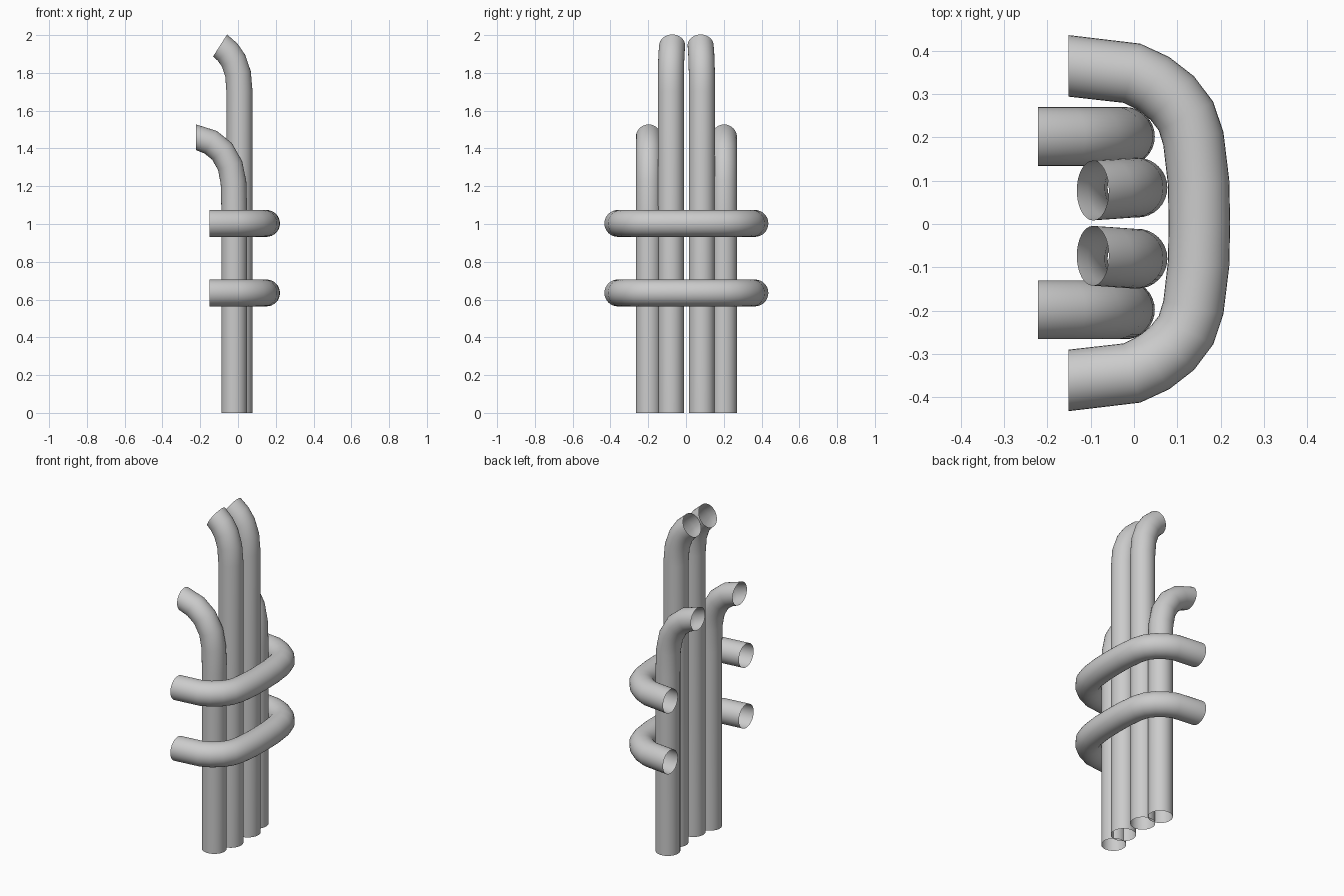
import bpy
import bmesh
from math import cos, sin, tau, radians
from mathutils import Vector

cube = bpy.data.objects.get("Cube")
if cube:
    bpy.data.objects.remove(cube, do_unlink=True)

# One plain grey for every pipe
grey = bpy.data.materials.new("pipe_grey")
grey.use_nodes = True
colour = (0.6, 0.6, 0.6, 1)
grey.diffuse_color = colour
grey.node_tree.nodes["Principled BSDF"].inputs["Base Color"].default_value = colour

SIDES = 32
SHIFT = 0.002


def tube(name, path, radius, side, start_dir, end_dir):
    """Sweep an open round tube along a path; the end cuts face the given directions."""
    pts = [Vector(p) for p in path]
    bm = bmesh.new()
    previous = None
    for i, p in enumerate(pts):
        if i == 0:
            t = Vector(start_dir).normalized()
        elif i == len(pts) - 1:
            t = Vector(end_dir).normalized()
        else:
            t = ((p - pts[i - 1]).normalized() + (pts[i + 1] - p).normalized()).normalized()
        n = Vector(side)
        n = (n - t * n.dot(t)).normalized()
        b = t.cross(n)
        ring = [bm.verts.new(p + radius * (cos(tau * k / SIDES) * n + sin(tau * k / SIDES) * b))
                for k in range(SIDES)]
        if previous:
            for k in range(SIDES):
                j = (k + 1) % SIDES
                bm.faces.new((previous[k], previous[j], ring[j], ring[k]))
        previous = ring
    mesh = bpy.data.meshes.new(name)
    bm.to_mesh(mesh)
    bm.free()
    mesh.materials.append(grey)
    obj = bpy.data.objects.new(name, mesh)
    bpy.context.collection.objects.link(obj)
    bpy.ops.object.select_all(action='DESELECT')
    obj.select_set(True)
    bpy.context.view_layer.objects.active = obj
    bpy.ops.object.shade_smooth_by_angle(angle=radians(40))
    return obj


# Upright pipes: (x, z) centre lines, bending over towards -x at the top
short_line = [(-0.02, 0), (-0.02, 1.08), (-0.024, 1.22), (-0.042, 1.31),
              (-0.085, 1.385), (-0.145, 1.433), (-0.222, 1.459)]
tall_line = [(0.008, 0), (0.008, 1.7), (0, 1.795), (-0.024, 1.865),
             (-0.055, 1.91), (-0.095, 1.945)]

for label, s in (("left", 1), ("right", -1)):
    tube("short_pipe_" + label, [(x, s * 0.2 + SHIFT, z) for x, z in short_line],
         0.068, (0, 1, 0), (0, 0, 1), (-1, 0, 0))
    # The tall pair leans slightly inward along its bend
    tube("tall_pipe_" + label,
         [(x, s * (0.082 + 0.07 * min(x, 0)) + SHIFT, z) for x, z in tall_line],
         0.069, (0, 1, 0), (0, 0, 1), (-0.11, 0, 0.07))

# Horizontal U-shaped pipes wrapped around the uprights: half outline, mirrored in y
half = [(-0.151, 0.363), (-0.005, 0.346), (0.044, 0.323), (0.088, 0.289),
        (0.12, 0.247), (0.137, 0.195), (0.149, 0.095)]
outline = half + [(0.151, 0)] + [(x, -y) for x, y in reversed(half)]
for label, z in (("upper", 1.003), ("lower", 0.635)):
    tube(label + "_loop", [(x, y + SHIFT, z) for x, y in outline],
         0.071, (0, 0, 1), (1, 0, 0), (-1, 0, 0))
